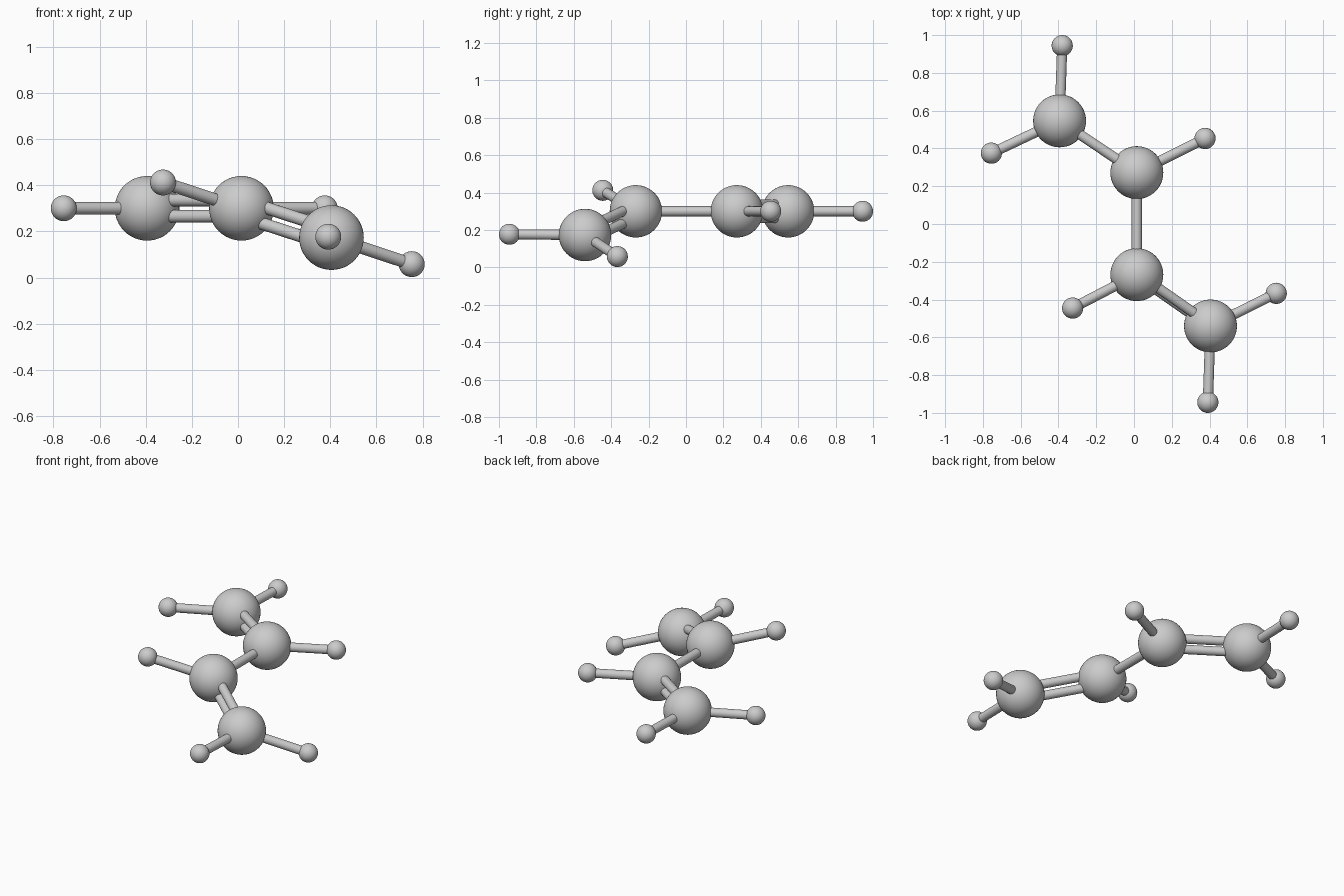
import bpy
from mathutils import Vector

if "Cube" in bpy.data.objects:
    bpy.data.objects.remove(bpy.data.objects["Cube"])

CARBON_R, HYDROGEN_R, BOND_R, BOND_GAP = 0.14, 0.056, 0.027, 0.035

# Atom centres: the first half is flat, the second half is twisted
carbons = {
    "a": Vector((-0.394, 0.546, 0.30)),
    "b": Vector((0.015, 0.272, 0.30)),
    "c": Vector((0.015, -0.268, 0.30)),
    "d": Vector((0.405, -0.540, 0.173)),
}
hydrogens = [  # (centre, carbon it is joined to)
    (Vector((-0.380, 0.944, 0.30)), "a"),
    (Vector((-0.755, 0.375, 0.30)), "a"),
    (Vector((0.376, 0.453, 0.30)), "b"),
    (Vector((-0.325, -0.445, 0.412)), "c"),
    (Vector((0.753, -0.367, 0.058)), "d"),
    (Vector((0.391, -0.944, 0.177)), "d"),
]


def ball(name, centre, radius):
    bpy.ops.mesh.primitive_uv_sphere_add(segments=48, ring_count=24,
                                         radius=radius, location=centre)
    bpy.context.object.name = name
    bpy.ops.object.shade_smooth()


def rod(name, start, end):
    span = end - start
    bpy.ops.mesh.primitive_cylinder_add(vertices=32, radius=BOND_R, depth=span.length,
                                        location=(start + end) / 2)
    ob = bpy.context.object
    ob.name = name
    ob.rotation_euler = span.to_track_quat('Z', 'Y').to_euler()
    bpy.ops.object.shade_smooth_by_angle()


def double_rod(name, start, end, side):
    # Two parallel rods, offset along the normal of the local plane
    normal = (end - start).cross(side - start).normalized()
    for i, s in enumerate((-1, 1)):
        offset = normal * BOND_GAP * s
        rod(f"{name}_{i + 1}", start + offset, end + offset)


# Large and small balls
for key, centre in carbons.items():
    ball(f"carbon_ball_{key}", centre, CARBON_R)
for i, (centre, key) in enumerate(hydrogens):
    ball(f"hydrogen_ball_{i + 1}", centre, HYDROGEN_R)
    rod(f"hydrogen_bond_{i + 1}", carbons[key], centre)

# Backbone: double, single, double
double_rod("upper_double_bond", carbons["b"], carbons["a"], hydrogens[2][0])
rod("single_bond", carbons["b"], carbons["c"])
double_rod("lower_double_bond", carbons["c"], carbons["d"], hydrogens[3][0])
